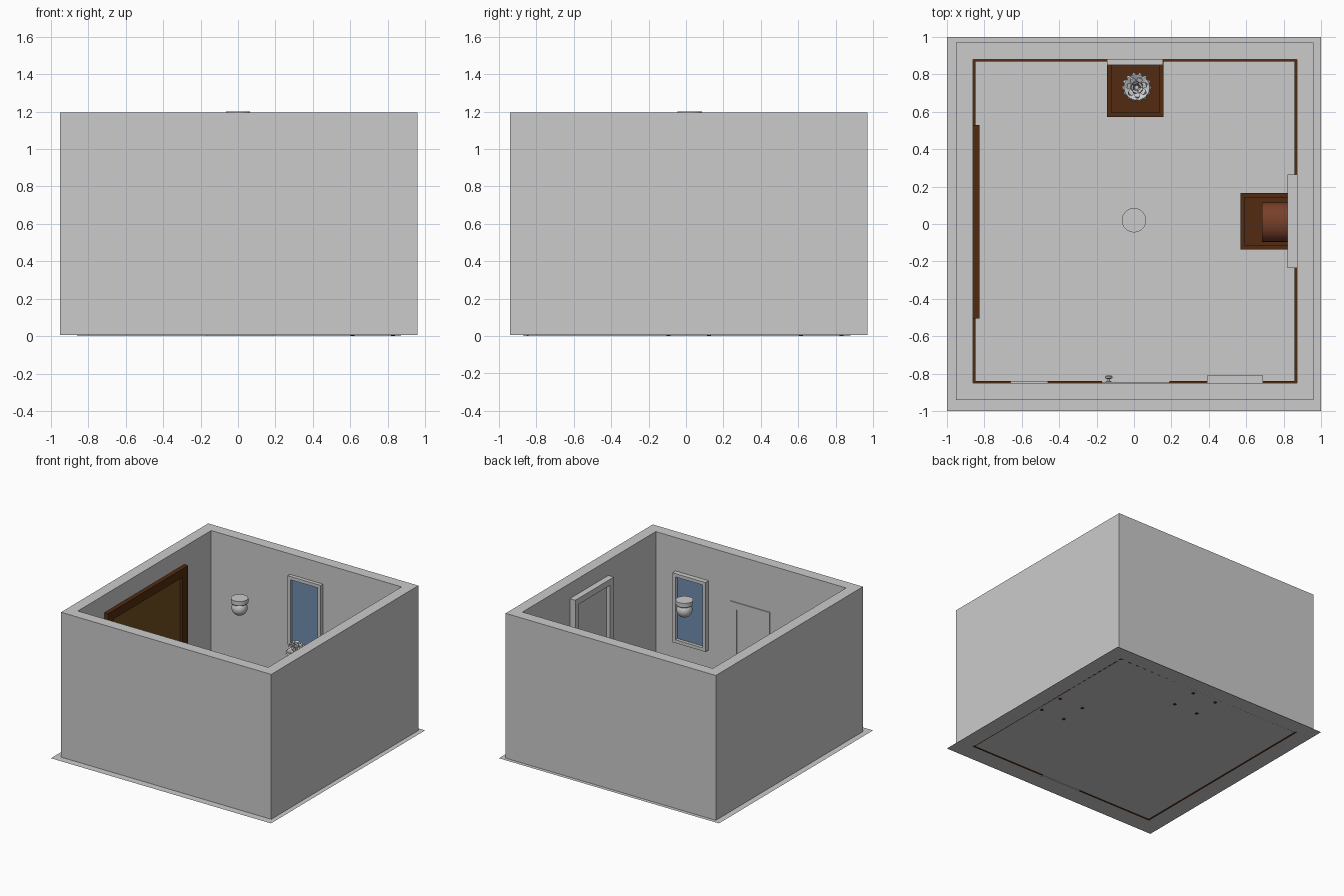
import bpy, bmesh, math
from mathutils import Matrix, Vector

cube = bpy.data.objects.get("Cube")
if cube:
    bpy.data.objects.remove(cube)


def material(name, rgb):
    m = bpy.data.materials.new(name)
    m.use_nodes = True
    m.diffuse_color = (*rgb, 1)
    m.node_tree.nodes["Principled BSDF"].inputs["Base Color"].default_value = (*rgb, 1)
    return m


GREY = material("pale grey", (.6, .6, .6))
BROWN = material("dark brown", (.085, .024, .005))
OLIVE = material("olive brown", (.17, .08, .014))
RED = material("red brown", (.19, .05, .022))
BLUE = material("glass blue", (.16, .27, .43))


def finish(name, bm, mat, smooth=False):
    bmesh.ops.recalc_face_normals(bm, faces=bm.faces)
    me = bpy.data.meshes.new(name)
    bm.to_mesh(me)
    bm.free()
    me.materials.append(mat)
    ob = bpy.data.objects.new(name, me)
    bpy.context.collection.objects.link(ob)
    if smooth:
        bpy.ops.object.select_all(action='DESELECT')
        ob.select_set(True)
        bpy.context.view_layer.objects.active = ob
        bpy.ops.object.shade_smooth_by_angle(angle=math.radians(40))
    return ob


def box(name, lo, hi, mat):
    bm = bmesh.new()
    lo, hi = Vector(lo), Vector(hi)
    bmesh.ops.create_cube(bm, size=1, matrix=Matrix.Translation((lo + hi) / 2)
                          @ Matrix.Diagonal((*(hi - lo), 1)))
    return finish(name, bm, mat)


# Map (along, across, depth) onto the axes for a part facing the given axis
AXES = {'x': lambda u, v, d: (d, u, v),
        'y': lambda u, v, d: (u, d, v),
        'z': lambda u, v, d: (u, v, d)}


def ring(name, axis, rect, width, d0, d1, mat):
    """Rectangular frame with one mitre-free solid profile."""
    u0, v0, u1, v1 = rect
    bm = bmesh.new()
    loops = []
    for w, d in ((0, d0), (0, d1), (width, d1), (width, d0)):
        pts = ((u0 + w, v0 + w), (u1 - w, v0 + w), (u1 - w, v1 - w), (u0 + w, v1 - w))
        loops.append([bm.verts.new(AXES[axis](u, v, d)) for u, v in pts])
    for a, b in zip(loops, loops[1:] + loops[:1]):
        for i in range(4):
            j = (i + 1) % 4
            bm.faces.new((a[i], a[j], b[j], b[i]))
    return finish(name, bm, mat)


def panel(name, axis, rect, d0, d1, mat):
    u0, v0, u1, v1 = rect
    a, b = AXES[axis](u0, v0, d0), AXES[axis](u1, v1, d1)
    return box(name, [min(p) for p in zip(a, b)], [max(p) for p in zip(a, b)], mat)


def framed(name, axis, rect, width, wall, face, frame_mat, pane_mat):
    ring(name + "_frame", axis, rect, width, wall, face, frame_mat)
    u0, v0, u1, v1 = rect
    panel(name + "_pane", axis, (u0 + width, v0 + width, u1 - width, v1 - width),
          wall, wall + (face - wall) * .35, pane_mat)


def lathe(name, center, profile, mat, axis='z', n=32):
    """Spin (radius, height) points around an axis."""
    bm = bmesh.new()
    vs = [bm.verts.new((r, 0, z)) for r, z in profile]
    es = [bm.edges.new(p) for p in zip(vs, vs[1:])]
    bmesh.ops.spin(bm, geom=vs + es, cent=(0, 0, 0), axis=(0, 0, 1),
                   angle=math.tau, steps=n, use_duplicate=False)
    bmesh.ops.remove_doubles(bm, verts=bm.verts, dist=1e-5)
    if axis == 'y':
        bm.transform(Matrix.Rotation(-math.pi / 2, 4, 'X'))
    bm.transform(Matrix.Translation(center))
    return finish(name, bm, mat, True)


# Room shell
FLOOR = .005
bm = bmesh.new()
bmesh.ops.create_grid(bm, x_segments=1, y_segments=1, size=1)
bm.transform(Matrix.Translation((0, 0, FLOOR)))
finish("floor", bm, GREY)
ring("walls", 'z', (-.95, -.94, .96, .97), .09, FLOOR, 1.195, GREY)
box("rug", (-.555, -.54, FLOOR), (.585, .6, .01), GREY)

# Skirting boards, split around the door
X0, X1, Y0, Y1 = -.86, .87, -.85, .88
T, H = .012, .06
box("skirting_back", (X0, Y1 - T, FLOOR), (X1, Y1, H), BROWN)
box("skirting_right_side", (X0, Y0, .002), (X0 + T, Y1, H), BROWN)
box("skirting_left_side", (X1 - T, Y0, FLOOR), (X1, Y1, H), BROWN)
box("skirting_front_a", (X0, Y0, .002), (-.17, Y0 + T, H), BROWN)
box("skirting_front_b", (.19, Y0, .002), (X1, Y0 + T, H), BROWN)

# Wall board, windows and mirror
framed("wall_board", 'x', (-.505, .36, .53, 1.05), .07, X0, -.825, BROWN, OLIVE)
framed("side_window", 'x', (-.235, .42, .265, 1.07), .05, X1, .82, GREY, GREY)
framed("back_mirror", 'y', (-.145, .46, .155, 1.027), .027, Y1, .85, GREY, BLUE)
framed("front_mirror", 'y', (.39, .35, .69, .92), .027, Y0, -.81, GREY, BLUE)

# Door with knob
ring("door_frame", 'y', (-.17, 0, .19, .81), .06, -.87, -.843, GREY)
panel("door_leaf", 'y', (-.11, FLOOR, .13, .75), -.86, -.848, GREY)
lathe("door_knob", (-.135, -.845, .38),
      [(0, 0), (.016, 0), (.016, .004), (.007, .006), (.007, .016),
       (.02, .022), (.02, .03), (.012, .035), (0, .036)], GREY, 'y', 20)

# Wall vent
ring("vent_frame", 'y', (-.66, .07, -.46, .21), .012, Y0, -.838, GREY)
for i in range(12):
    x = -.64 + i * .0145
    panel("vent_bar", 'y', (x, .08, x + .006, .2), Y0, -.84, GREY)


# Small tables: stepped top, apron and tapered legs
def table(prefix, cx, cy):
    for part, r, z0, z1 in (("top", .13, .305, .32), ("lip", .15, .285, .305),
                            ("apron", .125, .22, .285)):
        box(f"{prefix}_{part}", (cx - r, cy - r, z0), (cx + r, cy + r, z1), BROWN)
    for sx in (-1, 1):
        for sy in (-1, 1):
            bm = bmesh.new()
            bmesh.ops.create_cone(bm, cap_ends=True, segments=4, radius1=.014, radius2=.022,
                                  depth=.23, matrix=Matrix.Translation(
                                      (cx + sx * .108, cy + sy * .108, .115))
                                  @ Matrix.Rotation(math.pi / 4, 4, 'Z'))
            finish(prefix + "_leg", bm, BROWN)


table("side_table", .72, .015)
table("back_table", .007, .723)

# Arched cabinet radio on the side table
bm = bmesh.new()
arc = [(.01 + .105 * math.cos(a), .36 + .09 * math.sin(a))
       for a in (math.pi * i / 20 for i in range(21))]
outline = [(-.095, .32), (.115, .32)] + arc
face = bm.faces.new([bm.verts.new((.685, y, z)) for y, z in outline])
ext = bmesh.ops.extrude_face_region(bm, geom=[face])
bmesh.ops.translate(bm, vec=(.165, 0, 0),
                    verts=[g for g in ext["geom"] if isinstance(g, bmesh.types.BMVert)])
finish("arched_radio", bm, RED, True)

# Vase with a rosette of leaves on the back table
PX, PY = .015, .73
lathe("vase", (PX, PY, .32),
      [(0, 0), (.04, 0), (.055, .03), (.06, .07), (.04, .12), (.045, .15),
       (.038, .15), (.034, .12), (0, .11)], GREY)
for tier, (count, reach, top) in enumerate(((14, .08, .5), (7, .06, .55), (5, .035, .57))):
    for k in range(count):
        bm = bmesh.new()
        path = ((.01, .44, .006), (reach * .5, top - .01, .016),
                (reach * .85, top, .014), (reach, top - .02, .003))
        rows = [[bm.verts.new((r, s * w, z)) for s in (-1, 1)] for r, z, w in path]
        for a, b in zip(rows, rows[1:]):
            bm.faces.new((a[0], a[1], b[1], b[0]))
        bm.transform(Matrix.Translation((PX, PY, 0))
                     @ Matrix.Rotation(math.tau * k / count + tier * .3, 4, 'Z'))
        finish("leaf", bm, GREY, True)

# Ceiling lamp: round plate with a globe beneath
lathe("lamp_plate", (0, .02, 1.16),
      [(0, 0), (.06, 0), (.065, .005), (.065, .04), (0, .04)], GREY)
bm = bmesh.new()
bmesh.ops.create_uvsphere(bm, u_segments=32, v_segments=16, radius=.06,
                          matrix=Matrix.Translation((0, .02, 1.12)))
finish("lamp_globe", bm, GREY, True)
